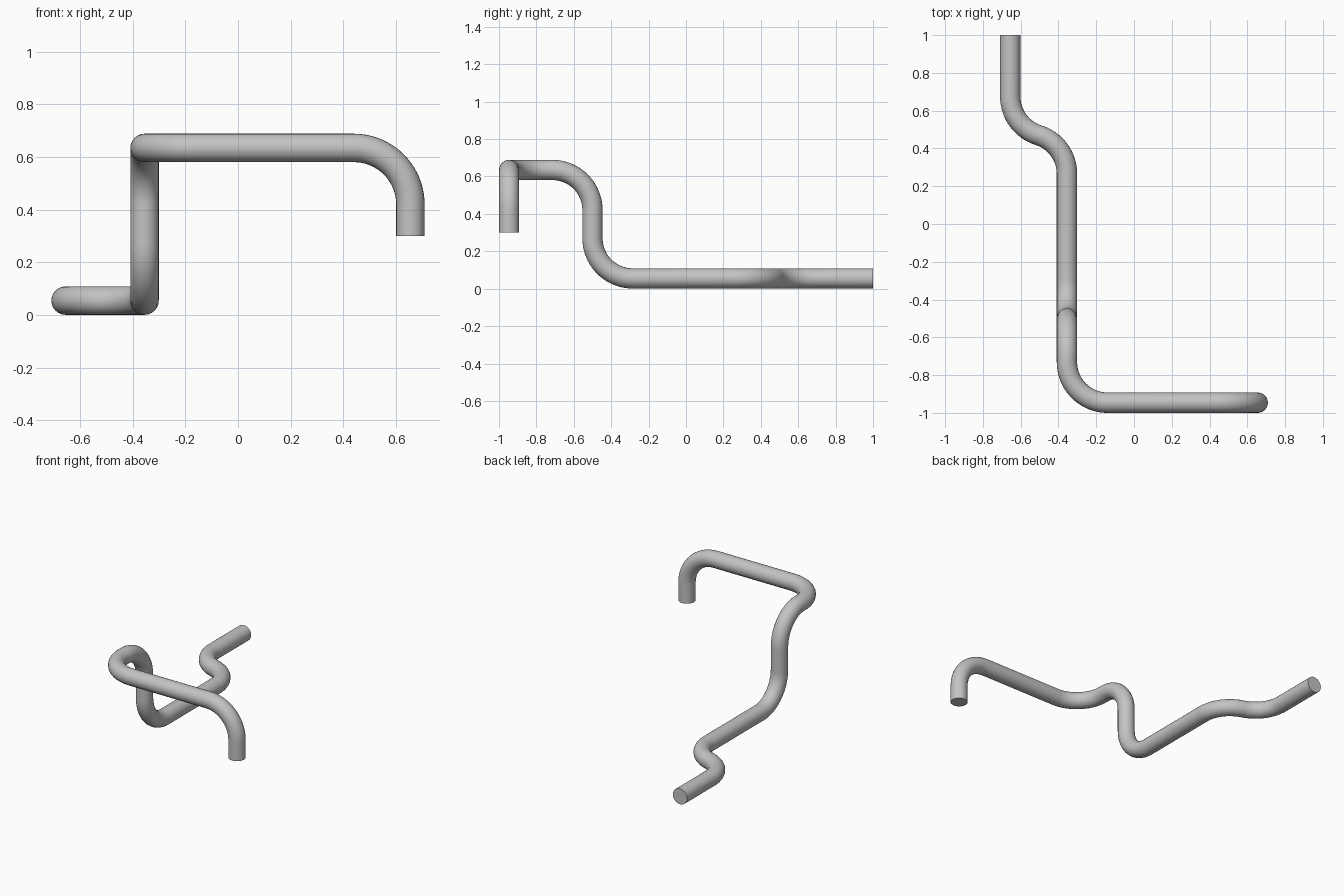
import bpy
import math
from mathutils import Vector, Quaternion

cube = bpy.data.objects.get("Cube")
if cube:
    bpy.data.objects.remove(cube, do_unlink=True)

PIPE_RADIUS = 0.054
BEND_RADIUS = 0.215
BEND_STEPS = 20

# Corners of the centreline, from the back end to the hooked end
corners = [Vector(p) for p in (
    (-0.655, 1.0, 0.055),
    (-0.655, 0.519, 0.055),
    (-0.355, 0.421, 0.055),
    (-0.355, -0.5, 0.055),
    (-0.355, -0.5, 0.635),
    (-0.355, -0.946, 0.635),
    (0.655, -0.946, 0.635),
    (0.655, -0.946, 0.3),
)]


def bend(before, corner, after):
    """Points of a circular arc that rounds one corner."""
    d_in = (corner - before).normalized()
    d_out = (after - corner).normalized()
    angle = d_in.angle(d_out)
    axis = d_in.cross(d_out).normalized()
    start = corner - d_in * BEND_RADIUS * math.tan(angle / 2)
    centre = start + axis.cross(d_in) * BEND_RADIUS
    return [centre + Quaternion(axis, angle * i / BEND_STEPS) @ (start - centre)
            for i in range(BEND_STEPS + 1)]


path = [corners[0]]
for a, b, c in zip(corners, corners[1:], corners[2:]):
    path += bend(a, b, c)
path.append(corners[-1])

# Round tube swept along the path, with closed ends
curve = bpy.data.curves.new("bent_pipe", "CURVE")
curve.dimensions = "3D"
curve.twist_mode = "MINIMUM"
curve.bevel_depth = PIPE_RADIUS
curve.bevel_resolution = 10
curve.use_fill_caps = True
spline = curve.splines.new("POLY")
spline.points.add(len(path) - 1)
for point, co in zip(spline.points, path):
    point.co = (*co, 1)

pipe = bpy.data.objects.new("bent_pipe", curve)
bpy.context.collection.objects.link(pipe)
bpy.ops.object.select_all(action="DESELECT")
pipe.select_set(True)
bpy.context.view_layer.objects.active = pipe
bpy.ops.object.convert(target="MESH")
pipe = bpy.context.object

# Weld the end caps to the tube
bpy.ops.object.mode_set(mode="EDIT")
bpy.ops.mesh.select_all(action="SELECT")
bpy.ops.mesh.remove_doubles(threshold=0.0005)
bpy.ops.mesh.normals_make_consistent(inside=False)
bpy.ops.object.mode_set(mode="OBJECT")
bpy.ops.object.shade_smooth_by_angle(angle=math.radians(40))

# Plain grey metal
grey = bpy.data.materials.new("grey_metal")
grey.use_nodes = True
colour = (0.55, 0.55, 0.55, 1)
grey.diffuse_color = colour
grey.node_tree.nodes["Principled BSDF"].inputs["Base Color"].default_value = colour
pipe.data.materials.clear()
pipe.data.materials.append(grey)
